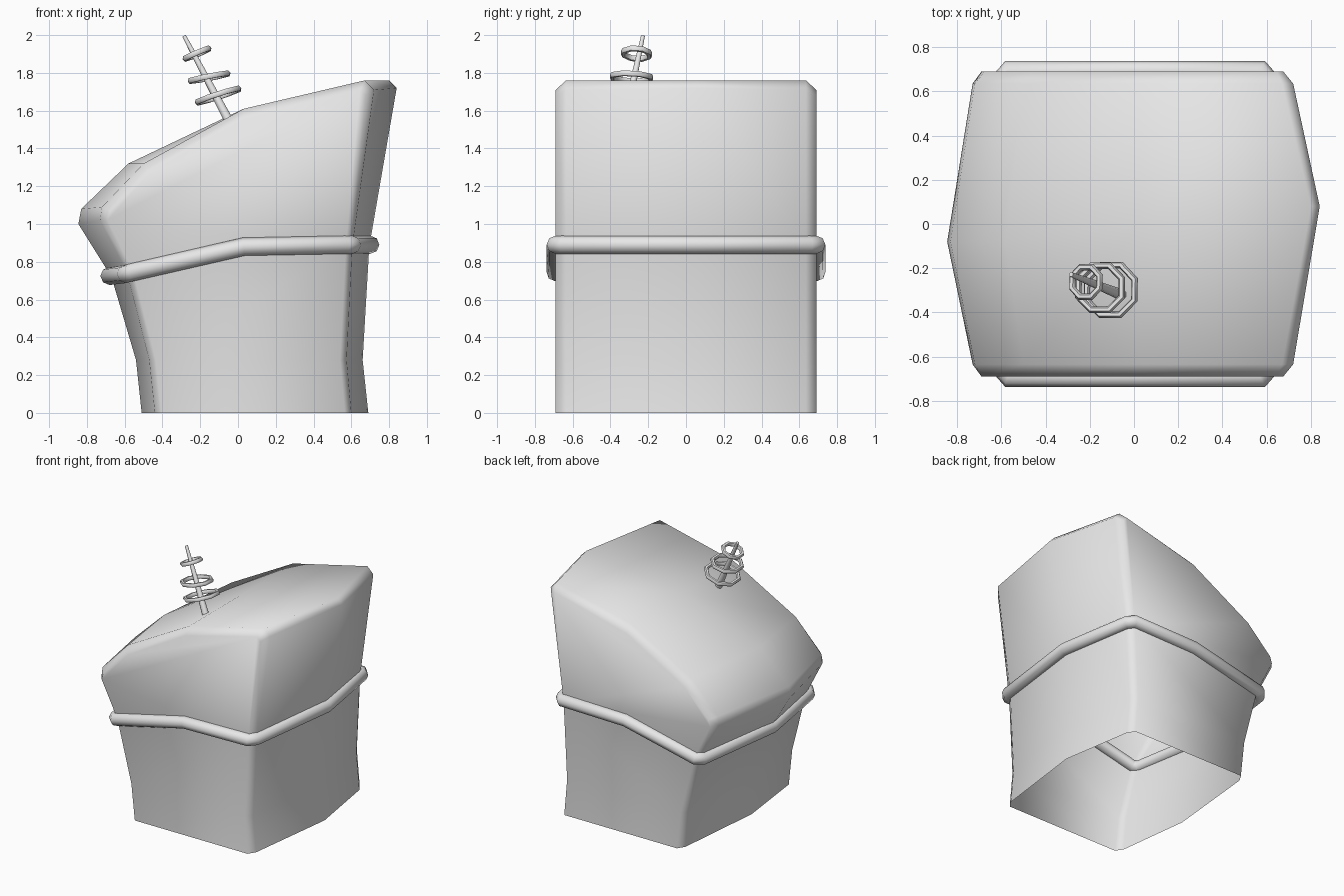
import bpy
import bmesh
from math import cos, sin, pi, radians
from mathutils import Vector

cube = bpy.data.objects.get("Cube")
if cube:
    bpy.data.objects.remove(cube, do_unlink=True)

GREY = (0.8, 0.8, 0.8, 1.0)
grey = bpy.data.materials.new("plain grey")
grey.use_nodes = True
grey.diffuse_color = GREY
grey.node_tree.nodes["Principled BSDF"].inputs["Base Color"].default_value = GREY


def finish(name, bm, angle=60):
    """Turn a bmesh into a smooth-shaded object."""
    bmesh.ops.recalc_face_normals(bm, faces=bm.faces)
    mesh = bpy.data.meshes.new(name)
    bm.to_mesh(mesh)
    bm.free()
    mesh.materials.append(grey)
    mesh.shade_smooth()
    mesh.set_sharp_from_angle(angle=radians(angle))
    obj = bpy.data.objects.new(name, mesh)
    bpy.context.collection.objects.link(obj)
    return obj


def bridge(bm, a, b, closed):
    """Join two rows of vertices with quads."""
    n = len(a)
    for i in range(n if closed else n - 1):
        j = (i + 1) % n
        bm.faces.new((a[i], a[j], b[j], b[i]))


# Body shell: x-z outlines at the flat face, the corner and the side ridge
face = [(-.405, 0), (-.435, .28), (-.555, .75), (-.69, 1.02), (-.675, 1.07), (-.47, 1.27),
        (.03, 1.555), (.645, 1.71), (.675, 1.68), (.57, .88), (.54, .28), (.565, 0)]
corner = [(-.44, 0), (-.47, .28), (-.59, .75), (-.73, 1.02), (-.72, 1.09), (-.5, 1.32),
          (.03, 1.61), (.67, 1.76), (.72, 1.71), (.605, .88), (.575, .28), (.60, 0)]
ridge = [(-.51, 0), (-.54, .28), (-.67, .72), (-.845, 1.0), (-.83, 1.08), (-.58, 1.32),
         (.03, 1.61), (.80, 1.76), (.84, 1.72), (.695, .88), (.66, .28), (.69, 0)]


def ridge_y(i):
    return -.08 if i < 6 else (0 if i == 6 else .08)


bm = bmesh.new()
rows = []
for outline, y in ((face, -.69), (corner, -.635), (ridge, None), (corner, .635), (face, .69)):
    rows.append([bm.verts.new((x, ridge_y(i) if y is None else y, z))
                 for i, (x, z) in enumerate(outline)])
for a, b in zip(rows, rows[1:]):
    bridge(bm, a, b, False)
# Flat front and back, split in strips across the width
for row in (rows[0], rows[-1]):
    for lo, hi in ((0, 11), (1, 10)):
        bm.faces.new((row[lo], row[lo + 1], row[hi - 1], row[hi]))
    bm.faces.new(row[2:10])
finish("body_shell", bm)

# Trim band: a mitred tube around the body
half = [(.03, -.69, .88), (.57, -.69, .89), (.605, -.65, .89)]
left = [(-.595, -.65, .735), (-.56, -.69, .745)]
front = left + half
back = [(x, -y, z) for x, y, z in reversed(front)]
path = [Vector(p) for p in front + [(.70, .08, .89)] + back + [(-.68, -.08, .725)]]
bm = bmesh.new()
rings = []
for i, p in enumerate(path):
    d0 = (p - path[i - 1]).normalized()
    d1 = (path[(i + 1) % len(path)] - p).normalized()
    tangent = (d0 + d1).normalized()
    out = tangent.cross(Vector((0, 0, 1))).normalized()
    up = out.cross(tangent)
    stretch = 1 / max(tangent.dot(d1), .5)
    rings.append([bm.verts.new(p + .048 * (out * cos(k * pi / 4) * stretch + up * sin(k * pi / 4)))
                  for k in range(8)])
for i, ring in enumerate(rings):
    bridge(bm, ring, rings[(i + 1) % len(rings)], True)
finish("trim_band", bm)

# Antenna rod: tapered and leaning
base, tip = Vector((-.045, -.325, 1.54)), Vector((-.285, -.228, 1.995))
lean = (tip - base).to_track_quat('Z', 'Y')
bm = bmesh.new()
bmesh.ops.create_cone(bm, cap_ends=True, segments=8, radius1=.026, radius2=.011,
                      depth=(tip - base).length)
rod = finish("antenna_rod", bm)
rod.rotation_euler = lean.to_euler()
rod.location = (base + tip) / 2


# Antenna rings: eight-sided hoops, each tilted a little differently
def hoop(name, centre, radius, tilt_x, tilt_y):
    bm = bmesh.new()
    loops = []
    for i in range(8):
        a = (i + .5) * pi / 4
        loops.append([bm.verts.new(((radius + .016 * cos(b)) * cos(a),
                                    (radius + .016 * cos(b)) * sin(a), .016 * sin(b)))
                      for b in (k * pi / 3 for k in range(6))])
    for i, loop in enumerate(loops):
        bridge(bm, loop, loops[(i + 1) % 8], True)
    obj = finish(name, bm)
    obj.location = centre
    obj.rotation_euler = (radians(tilt_x), radians(tilt_y), 0)


hoop("antenna_ring_top", (-.217, -.262, 1.902), .072, -4, -23)
hoop("antenna_ring_middle", (-.153, -.288, 1.777), .108, -3, -11)
hoop("antenna_ring_bottom", (-.105, -.298, 1.68), .122, -4, -18)
